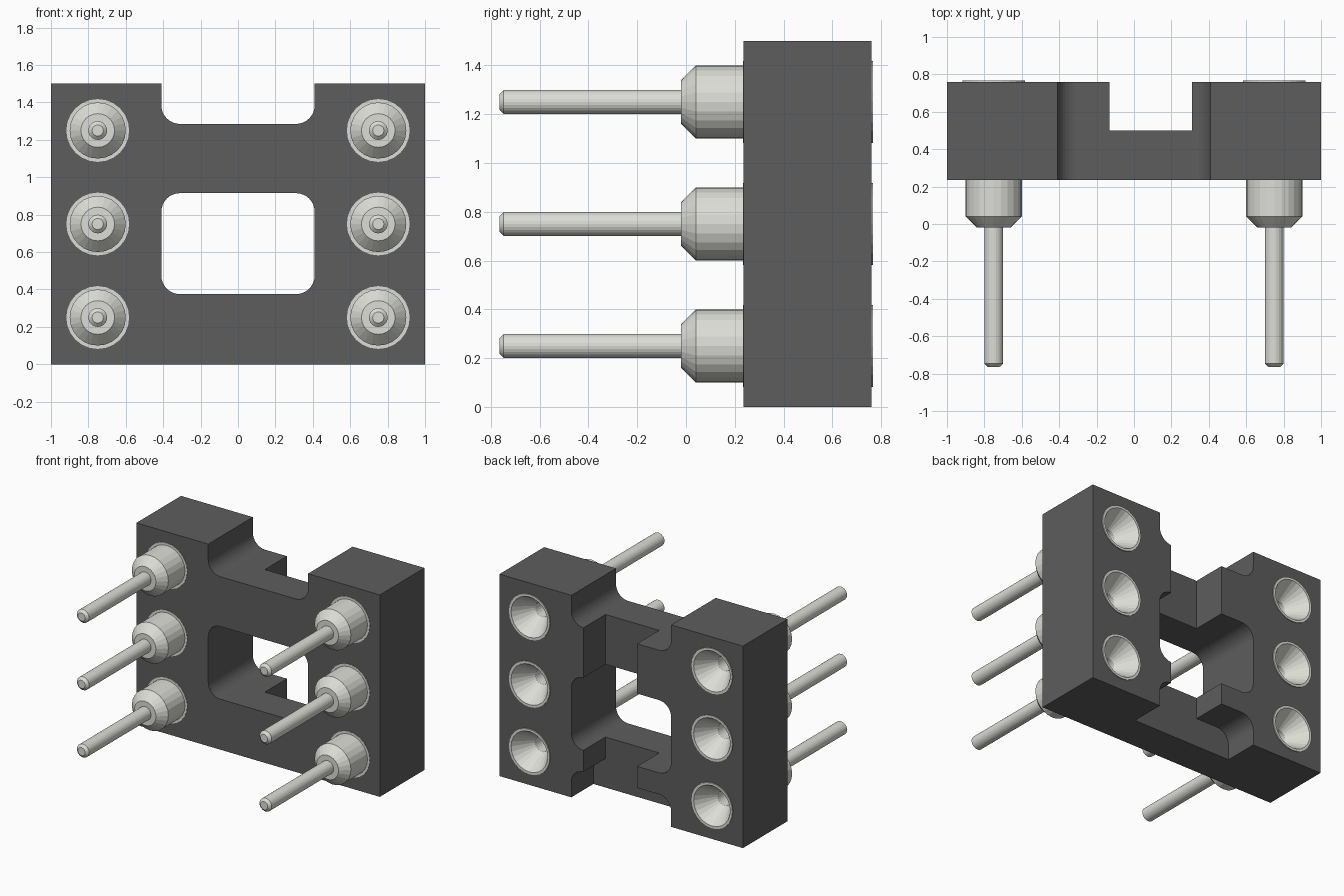
import bpy, bmesh
from math import sin, cos, pi

if "Cube" in bpy.data.objects:
    bpy.data.objects.remove(bpy.data.objects["Cube"])

Y0, Y1, YM = 0.236, 0.76, 0.50      # body front, back and step depth
SEG = 24


def material(name, rgb):
    m = bpy.data.materials.new(name)
    m.diffuse_color = (*rgb, 1)
    m.use_nodes = True
    m.node_tree.nodes["Principled BSDF"].inputs["Base Color"].default_value = m.diffuse_color
    return m


def link(name, bm, mat=None):
    bmesh.ops.recalc_face_normals(bm, faces=bm.faces)
    me = bpy.data.meshes.new(name)
    bm.to_mesh(me)
    bm.free()
    if mat:
        me.materials.append(mat)
    ob = bpy.data.objects.new(name, me)
    bpy.context.collection.objects.link(ob)
    return ob


def prism(name, x0, x1, z0, z1, y0, y1, r=0, mat=None):
    """Rectangle in xz with optional round corners, extruded along y."""
    pts = []
    for i, (cx, cz) in enumerate([(x1 - r, z1 - r), (x0 + r, z1 - r),
                                  (x0 + r, z0 + r), (x1 - r, z0 + r)]):
        steps = 8 if r else 0
        for k in range(steps + 1):
            a = (i + (k / steps if steps else 0)) * pi / 2
            pts.append((cx + r * cos(a), cz + r * sin(a)))
    bm = bmesh.new()
    f = bm.faces.new([bm.verts.new((x, y0, z)) for x, z in pts])
    ext = bmesh.ops.extrude_face_region(bm, geom=[f])
    verts = [v for v in ext["geom"] if isinstance(v, bmesh.types.BMVert)]
    bmesh.ops.translate(bm, verts=verts, vec=(0, y1 - y0, 0))
    return link(name, bm, mat)


def lathe(name, profile, mat=None):
    """Revolve (radius, y) points round the y axis, closing both ends."""
    bm = bmesh.new()
    rings = [[bm.verts.new((r * cos(2 * pi * k / SEG), y, r * sin(2 * pi * k / SEG)))
              for k in range(SEG)] for r, y in profile]
    for a, b in zip(rings, rings[1:]):
        for k in range(SEG):
            n = (k + 1) % SEG
            bm.faces.new((a[k], a[n], b[n], b[k]))
    bm.faces.new(rings[0])
    bm.faces.new(rings[-1])
    return link(name, bm, mat)


def cut(target, cutter):
    mod = target.modifiers.new("cut", 'BOOLEAN')
    mod.operation = 'DIFFERENCE'
    mod.solver = 'EXACT'
    mod.object = cutter
    bpy.context.view_layer.objects.active = target
    bpy.ops.object.modifier_apply(modifier=mod.name)
    bpy.data.objects.remove(cutter)


dark = material("dark_plastic", (0.11, 0.11, 0.11))
metal = material("metal", (0.72, 0.72, 0.68))
spots = [(x, z) for x in (-0.75, 0.75) for z in (0.25, 0.75, 1.25)]

# Frame body: window, top notch, rear bottom notch, rear groove
body = prism("frame_body", -1, 1, 0, 1.5, Y0, Y1, mat=dark)
cut(body, prism("window", -0.41, 0.41, 0.375, 0.915, 0, 1, 0.1))
cut(body, prism("top_notch", -0.41, 0.41, 1.285, 1.9, 0, 1, 0.1))
cut(body, prism("bottom_notch", -0.41, 0.41, -0.4, 0.215, YM, 1, 0.1))
cut(body, prism("groove", -0.13, 0.311, -0.2, 1.7, YM, 1))

# Holes for the pins
for x, z in spots:
    hole = lathe("pin_hole", [(0.165, 0), (0.165, 1)])
    hole.location = (x, 0, z)
    bpy.context.view_layer.update()
    cut(body, hole)

# Turned pin with a funnel socket at the back
pin_profile = [(0.03, -0.765), (0.05, -0.747), (0.05, -0.02), (0.09, -0.02),
               (0.15, 0.04), (0.15, Y0 - 0.002), (0.168, Y0 - 0.002),
               (0.168, 0.767), (0.15, 0.767), (0.055, 0.62), (0.055, 0.3)]
first = lathe("pin", pin_profile, metal)
for i, (x, z) in enumerate(spots):
    pin = first if i == 0 else first.copy()
    if i:
        bpy.context.collection.objects.link(pin)
    pin.name = f"pin_{i + 1}"
    pin.location = (x, 0, z)
